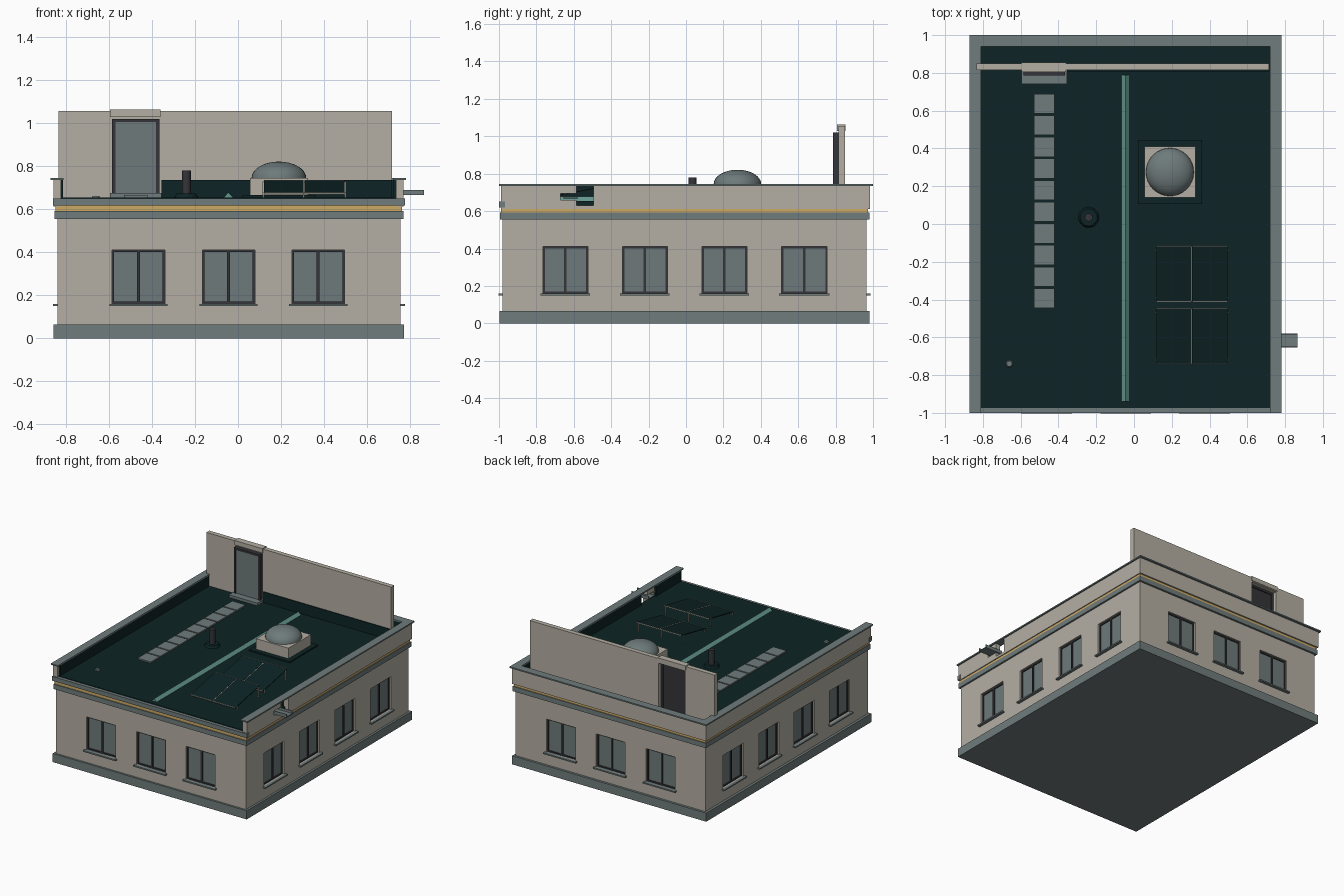
import bpy, bmesh, math
from mathutils import Matrix, Vector

if "Cube" in bpy.data.objects:
    bpy.data.objects.remove(bpy.data.objects["Cube"])


def material(name, r, g, b):
    m = bpy.data.materials.new(name)
    m.diffuse_color = (r, g, b, 1)
    m.use_nodes = True
    m.node_tree.nodes["Principled BSDF"].inputs["Base Color"].default_value = m.diffuse_color
    return m


STONE = material("warm stone", 0.46, 0.43, 0.37)
GRAY = material("slate gray", 0.16, 0.20, 0.20)
GREEN = material("dark green membrane", 0.004, 0.017, 0.018)
TEAL = material("teal metal", 0.13, 0.32, 0.28)
YELLOW = material("yellow insulation", 0.61, 0.40, 0.13)
CHARCOAL = material("charcoal metal", 0.035, 0.035, 0.042)
GLASS = material("gray glass", 0.155, 0.195, 0.195)


def finish(name, bm, mat):
    bmesh.ops.recalc_face_normals(bm, faces=bm.faces)
    me = bpy.data.meshes.new(name)
    bm.to_mesh(me)
    bm.free()
    me.materials.append(mat)
    ob = bpy.data.objects.new(name, me)
    bpy.context.collection.objects.link(ob)
    return ob


def boxes(name, mat, items):
    """One object from boxes given as x0, x1, y0, y1, z0, z1."""
    bm = bmesh.new()
    for x0, x1, y0, y1, z0, z1 in items:
        mx = Matrix.Translation(((x0 + x1) / 2, (y0 + y1) / 2, (z0 + z1) / 2))
        mx = mx @ Matrix.Diagonal((abs(x1 - x0), abs(y1 - y0), abs(z1 - z0), 1))
        bmesh.ops.create_cube(bm, size=1, matrix=mx)
    return finish(name, bm, mat)


def cylinder(name, mat, x, y, z0, z1, r0, r1, n=24):
    bm = bmesh.new()
    bmesh.ops.create_cone(bm, cap_ends=True, segments=n, radius1=r0, radius2=r1,
                          depth=z1 - z0, matrix=Matrix.Translation((x, y, (z0 + z1) / 2)))
    return finish(name, bm, mat)


def prism(name, mat, profile, a, b):
    """Extrude an (x, z) profile along y."""
    bm = bmesh.new()
    f = bm.faces.new([bm.verts.new((x, a, z)) for x, z in profile])
    ext = bmesh.ops.extrude_face_region(bm, geom=[f])["geom"]
    bmesh.ops.translate(bm, vec=(0, b - a, 0),
                        verts=[v for v in ext if isinstance(v, bmesh.types.BMVert)])
    return finish(name, bm, mat)


# Wall outline and window layout
WX0, WX1, WY0, WY1 = -0.838, 0.755, -0.982, 0.965
Z0, SILL, HEAD, TOP, T = 0.065, 0.16, 0.41, 0.56, 0.035
ACROSS = [(-0.585, -0.34), (-0.165, 0.078), (0.25, 0.495)]
ALONG = [(-0.765, -0.525), (-0.34, -0.10), (0.085, 0.325), (0.51, 0.755)]


def on_wall(side, u0, u1, d0, d1, z0, z1):
    """Box at u along a wall and depth d inward from its outer face."""
    if side == "front":
        return (u0, u1, WY0 + d0, WY0 + d1, z0, z1)
    if side == "back":
        return (u0, u1, WY1 - d1, WY1 - d0, z0, z1)
    if side == "left":
        return (WX0 + d0, WX0 + d1, u0, u1, z0, z1)
    return (WX1 - d1, WX1 - d0, u0, u1, z0, z1)


for side in ("front", "back", "left", "right"):
    wide = side in ("front", "back")
    wins = ACROSS if wide else ALONG
    a, b = (WX0 + T, WX1 - T) if wide else (WY0, WY1)
    wall = [on_wall(side, a, b, 0, T, Z0, SILL), on_wall(side, a, b, 0, T, HEAD, TOP)]
    edges = [a] + [u for w in wins for u in w] + [b]
    for i in range(0, len(edges), 2):
        wall.append(on_wall(side, edges[i], edges[i + 1], 0, T, SILL, HEAD))
    frames, panes, sills = [], [], []
    for u0, u1 in wins:
        mid, f = (u0 + u1) / 2, 0.010
        for p, q in ((u0, u0 + f), (mid - 0.007, mid + 0.007), (u1 - f, u1)):
            frames.append(on_wall(side, p, q, 0.012, 0.032, SILL, HEAD))
        for p, q in ((SILL, SILL + f), (HEAD - f, HEAD)):
            frames.append(on_wall(side, u0, u1, 0.012, 0.032, p, q))
        panes.append(on_wall(side, u0, u1, 0.019, 0.025, SILL, HEAD))
        sills.append(on_wall(side, u0 - 0.013, u1 + 0.013, -0.021, 0.012, SILL - 0.01, SILL))
    boxes(side + "_wall", STONE, wall)
    boxes(side + "_window_frames", CHARCOAL, frames)
    boxes(side + "_window_panes", GLASS, panes)
    boxes(side + "_window_sills", GRAY, sills)

# Plinth, cornice and roof layers
boxes("plinth", GRAY, [(-0.857, 0.771, -0.997, 0.982, 0, Z0)])
boxes("cornice", GRAY, [(-0.852, 0.768, -0.995, 0.98, 0.555, 0.592)])
boxes("insulation", YELLOW, [(-0.847, 0.763, -0.988, 0.974, 0.592, 0.616)])
boxes("roof_deck", GREEN, [(-0.83, 0.74, -0.975, 0.95, 0.616, 0.655)])
boxes("front_roof_edge", GRAY, [(-0.86, 0.775, -1.0, -0.968, 0.618, 0.65)])

# Parapet on three sides, with an overflow opening on the right
PB, PT = 0.612, 0.735
boxes("parapet", STONE, [
    (-0.858, -0.822, -0.99, 0.985, PB, PT),
    (-0.822, 0.733, 0.952, 0.985, PB, PT),
    (0.733, 0.77, -0.99, -0.67, PB, PT),
    (0.733, 0.77, -0.495, 0.985, PB, PT),
    (0.733, 0.77, -0.67, -0.585, PB, 0.66),
    (0.733, 0.77, -0.67, -0.585, 0.695, PT),
    (0.733, 0.77, -0.585, -0.495, PB, 0.63)])
boxes("parapet_upstand", GREEN, [
    (-0.822, -0.812, -0.97, 0.952, 0.65, PT),
    (-0.812, 0.722, 0.942, 0.952, 0.65, PT),
    (0.722, 0.733, -0.97, -0.67, 0.65, PT),
    (0.722, 0.733, -0.495, 0.952, 0.65, PT)])
boxes("parapet_cap", GRAY, [
    (-0.87, -0.81, -1.0, 1.0, PT, 0.745),
    (0.72, 0.78, -1.0, 1.0, PT, 0.745),
    (-0.81, 0.72, 0.94, 1.0, PT, 0.745)])
boxes("overflow_spout", GRAY, [
    (0.72, 0.865, -0.655, -0.58, 0.665, 0.672),
    (0.72, 0.865, -0.655, -0.649, 0.672, 0.69),
    (0.72, 0.865, -0.586, -0.58, 0.672, 0.69)])

# Tall rear wall with a doorway
DX0, DX1 = -0.585, -0.365
boxes("rear_screen_wall", STONE, [
    (-0.835, DX0, 0.815, 0.85, 0.65, 1.055),
    (DX1, 0.715, 0.815, 0.85, 0.65, 1.055),
    (DX0, DX1, 0.815, 0.85, 1.02, 1.055),
    (-0.595, -0.36, 0.806, 0.854, 1.028, 1.062)])
boxes("screen_wall_flashing", GREEN, [(-0.355, 0.715, 0.808, 0.815, 0.65, 0.735)])
boxes("door_frame", CHARCOAL, [
    (DX0, DX0 + 0.016, 0.785, 0.82, 0.67, 1.02),
    (DX1 - 0.016, DX1, 0.785, 0.82, 0.67, 1.02),
    (DX0, DX1, 0.785, 0.82, 1.004, 1.02),
    (DX0, DX1, 0.797, 0.812, 0.67, 1.02)])
boxes("door_panel", GLASS, [(DX0 + 0.016, DX1 - 0.016, 0.791, 0.797, 0.675, 1.004)])
boxes("door_step", GRAY, [(-0.595, -0.355, 0.74, 0.815, 0.65, 0.675)])

# Ridge cap and walkway slabs
prism("ridge_cap", TEAL, [(-0.067, 0.654), (-0.045, 0.677), (-0.023, 0.654)], -0.94, 0.79)
boxes("walkway_slabs", GRAY,
      [(-0.53, -0.42, 0.585 - i * 0.1145, 0.689 - i * 0.1145, 0.654, 0.665) for i in range(10)])

# Vent pipe and roof drain
cylinder("vent_flange", GREEN, -0.24, 0.035, 0.654, 0.672, 0.055, 0.045)
vent = [cylinder("vent_pipe", CHARCOAL, -0.24, 0.035, 0.655, 0.78, 0.021, 0.021)]
cylinder("roof_drain", GRAY, -0.66, -0.74, 0.654, 0.662, 0.02, 0.014, 12)

# Domed rooflight on its curb
boxes("rooflight_flashing", GREEN, [(0.02, 0.36, 0.105, 0.445, 0.654, 0.665)])
boxes("rooflight_curb", STONE, [(0.055, 0.325, 0.14, 0.41, 0.655, 0.745)])
bm = bmesh.new()
bmesh.ops.create_uvsphere(bm, u_segments=32, v_segments=16, radius=1)
bmesh.ops.bisect_plane(bm, geom=bm.verts[:] + bm.edges[:] + bm.faces[:], dist=1e-5,
                       plane_co=(0, 0, 0), plane_no=(0, 0, -1), clear_outer=True)
bmesh.ops.transform(bm, verts=bm.verts, matrix=Matrix.Translation((0.19, 0.275, 0.745))
                    @ Matrix.Diagonal((0.127, 0.127, 0.076, 1)))
vent.append(finish("rooflight_dome", bm, GLASS))
for ob in vent:
    bpy.context.view_layer.objects.active = ob
    ob.select_set(True)
    bpy.ops.object.shade_smooth_by_angle(angle=math.radians(40))
    ob.select_set(False)

# Two rows of tilted solar panels with thin frames and rear legs
for n, y in enumerate((-0.74, -0.41)):
    run, rise, e = 0.292, 0.058, 0.002
    length = math.hypot(run, rise)
    tilt = Matrix.Translation(Vector((0, y, 0.675))) @ Matrix.Rotation(math.atan2(rise, run), 4, "X")
    cols = ((0.12, 0.301), (0.309, 0.495))
    panel = boxes(f"solar_panels_{n}", GREEN, [(a, b, 0, length, -0.006, 0) for a, b in cols])
    rim = [(a, b, v - e, v + e, -0.007, 0.001) for a, b in cols for v in (0, length)]
    rim += [(0.303, 0.307, 0, length, -0.007, 0.001)]
    trim = boxes(f"solar_panel_trim_{n}", STONE, rim)
    for ob in (panel, trim):
        ob.data.transform(tilt)
    boxes(f"solar_panel_legs_{n}", STONE,
          [(x - 0.003, x + 0.003, v - 0.003, v + 0.003, 0.654, z)
           for x in (0.117, 0.305, 0.498) for v, z in ((y + 0.02, 0.677), (y + 0.272, 0.728))])
